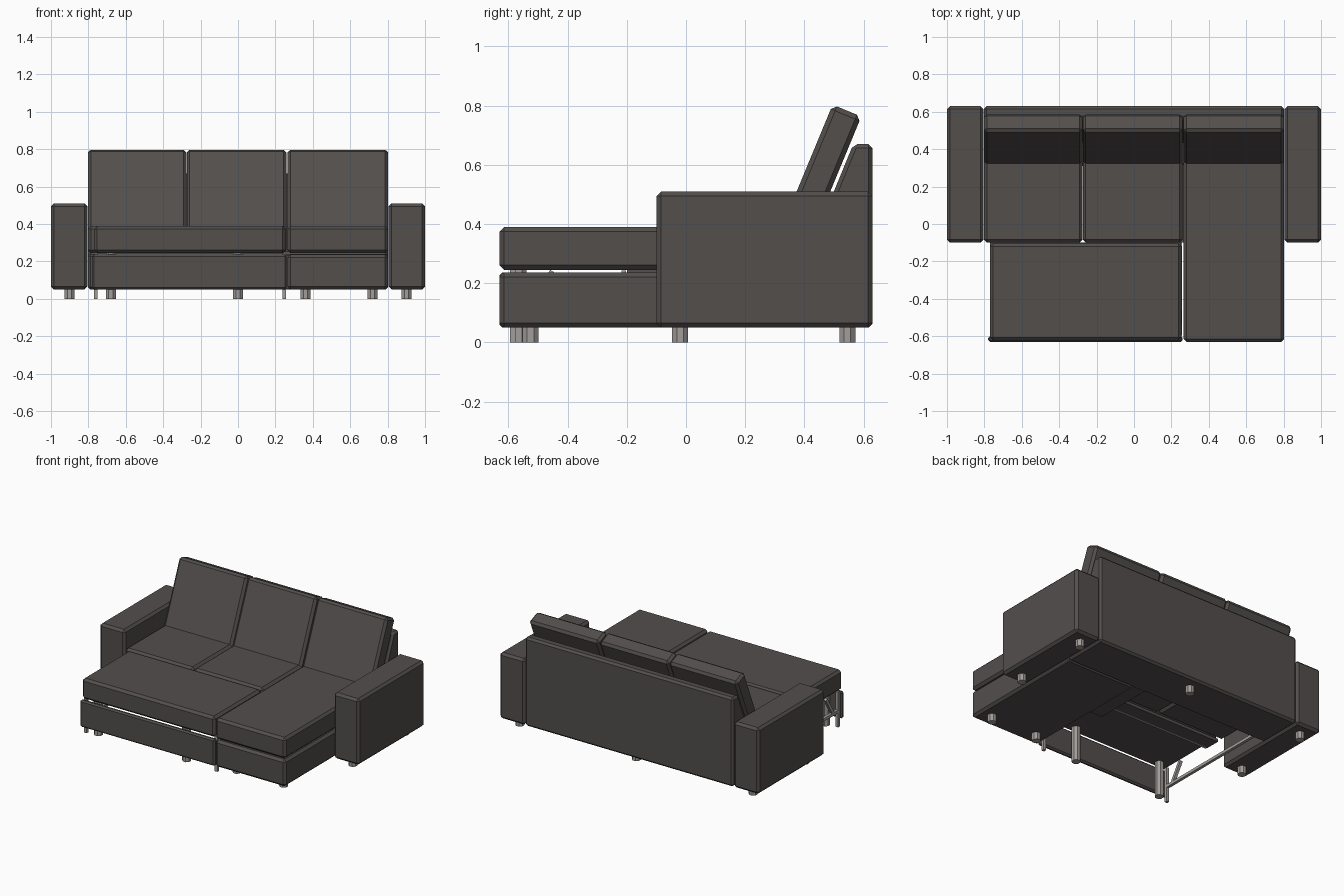
import bpy, bmesh
from mathutils import Vector, Matrix
from math import radians

cube = bpy.data.objects.get("Cube")
if cube:
    bpy.data.objects.remove(cube, do_unlink=True)


def material(name, colour):
    m = bpy.data.materials.new(name)
    m.use_nodes = True
    m.diffuse_color = (*colour, 1)
    m.node_tree.nodes["Principled BSDF"].inputs["Base Color"].default_value = (*colour, 1)
    return m


FABRIC = material("charcoal fabric", (0.085, 0.077, 0.073))
METAL = material("brushed metal", (0.36, 0.34, 0.32))


def finish(name, bm, mat, bevel=0):
    bmesh.ops.recalc_face_normals(bm, faces=bm.faces)
    mesh = bpy.data.meshes.new(name)
    bm.to_mesh(mesh)
    bm.free()
    mesh.materials.append(mat)
    obj = bpy.data.objects.new(name, mesh)
    bpy.context.collection.objects.link(obj)
    if bevel:
        mod = obj.modifiers.new("chamfer", 'BEVEL')
        mod.width = bevel
        mod.segments = 1
    return obj


def box(name, x, y, z, mat=FABRIC, bevel=0.016):
    """Chamfered box given by its (min, max) on each axis."""
    bm = bmesh.new()
    bmesh.ops.create_cube(bm, size=1)
    for v in bm.verts:
        v.co = Vector([(a + b) / 2 + c * (b - a) for c, (a, b) in zip(v.co, (x, y, z))])
    return finish(name, bm, mat, bevel)


def leg(name, x, y, top=0.06):
    bm = bmesh.new()
    bmesh.ops.create_cone(bm, cap_ends=True, segments=8, radius1=0.029, radius2=0.029,
                          depth=top, matrix=Matrix.Translation((x, y, top / 2))
                          @ Matrix.Rotation(radians(22.5), 4, 'Z'))
    return finish(name, bm, METAL)


def bar(name, start, end, width=0.02):
    """Square metal bar between two points."""
    a, b = Vector(start), Vector(end)
    bm = bmesh.new()
    bmesh.ops.create_cube(bm, size=1)
    turn = (b - a).to_track_quat('Z', 'Y').to_matrix().to_4x4()
    size = Matrix.Diagonal((width, width, (b - a).length, 1))
    bm.transform(Matrix.Translation((a + b) / 2) @ turn @ size)
    return finish(name, bm, METAL)


# Arms and their feet
for side, s in (("left", 1), ("right", -1)):
    box(side + "_arm", sorted((s * 0.805, s * 1.0)), (-0.10, 0.63), (0.05, 0.51))
    leg(side + "_arm_front_foot", s * 0.9, -0.02)
    leg(side + "_arm_back_foot", s * 0.9, 0.545)
leg("middle_back_foot", 0, 0.545)

# Back frame: sloped profile swept across the width
profile = [(0.31, 0.05), (0.63, 0.05), (0.63, 0.67), (0.565, 0.67),
           (0.45, 0.39), (0.45, 0.24), (0.31, 0.24)]
bm = bmesh.new()
face = bm.faces.new([bm.verts.new((-0.803, y, z)) for y, z in profile])
swept = bmesh.ops.extrude_face_region(bm, geom=[face])["geom"]
bmesh.ops.translate(bm, vec=(1.606, 0, 0),
                    verts=[v for v in swept if isinstance(v, bmesh.types.BMVert)])
finish("back_frame", bm, FABRIC, 0.014)

# Seat and leaning back cushions, the left seat being the long chaise
spans = (("right", -0.803, -0.276, -0.10), ("middle", -0.274, 0.259, -0.10),
         ("left", 0.264, 0.803, -0.63))
lean = Matrix.Translation((0, 0.495, 0.803)) @ Matrix.Rotation(radians(-22.5), 4, 'X')
for name, x0, x1, front in spans:
    box(name + "_seat_cushion", (x0, x1), (front, 0.45), (0.245, 0.39))
    cushion = box(name + "_back_cushion", (x0, x1), (0, 0.105), (-0.48, 0))
    cushion.data.transform(lean)

# Chaise base
box("chaise_base", (0.264, 0.803), (-0.63, 0.32), (0.05, 0.237))
box("inner_base", (0.18, 0.275), (-0.10, 0.32), (0.052, 0.235), bevel=0)
for name, x in (("inner", 0.36), ("outer", 0.72)):
    leg("chaise_" + name + "_foot", x, -0.525)

# Pull-out bed section
box("pull_out_cushion", (-0.77, 0.254), (-0.622, -0.104), (0.245, 0.388))
box("pull_out_front_panel", (-0.78, 0.26), (-0.63, -0.60), (0.05, 0.237), bevel=0.01)
for name, x in (("right", -0.68), ("middle", 0.0)):
    leg("pull_out_" + name + "_foot", x, -0.565, 0.245)

# Metal sliding frame below the pull-out section
for name, x in (("right", -0.76), ("left", 0.247)):
    bar(name + "_frame_post", (x, -0.585, 0), (x, -0.585, 0.245))
    bar(name + "_slide_rail", (x, -0.585, 0.11), (x, 0.31, 0.11))
    bar(name + "_brace", (x, -0.53, 0.11), (x, -0.45, 0.24))
box("cross_rail", (-0.77, 0.25), (-0.20, -0.10), (0.225, 0.246), FABRIC, 0)
bar("cross_bar", (-0.77, -0.21, 0.235), (0.25, -0.21, 0.235), 0.016)
